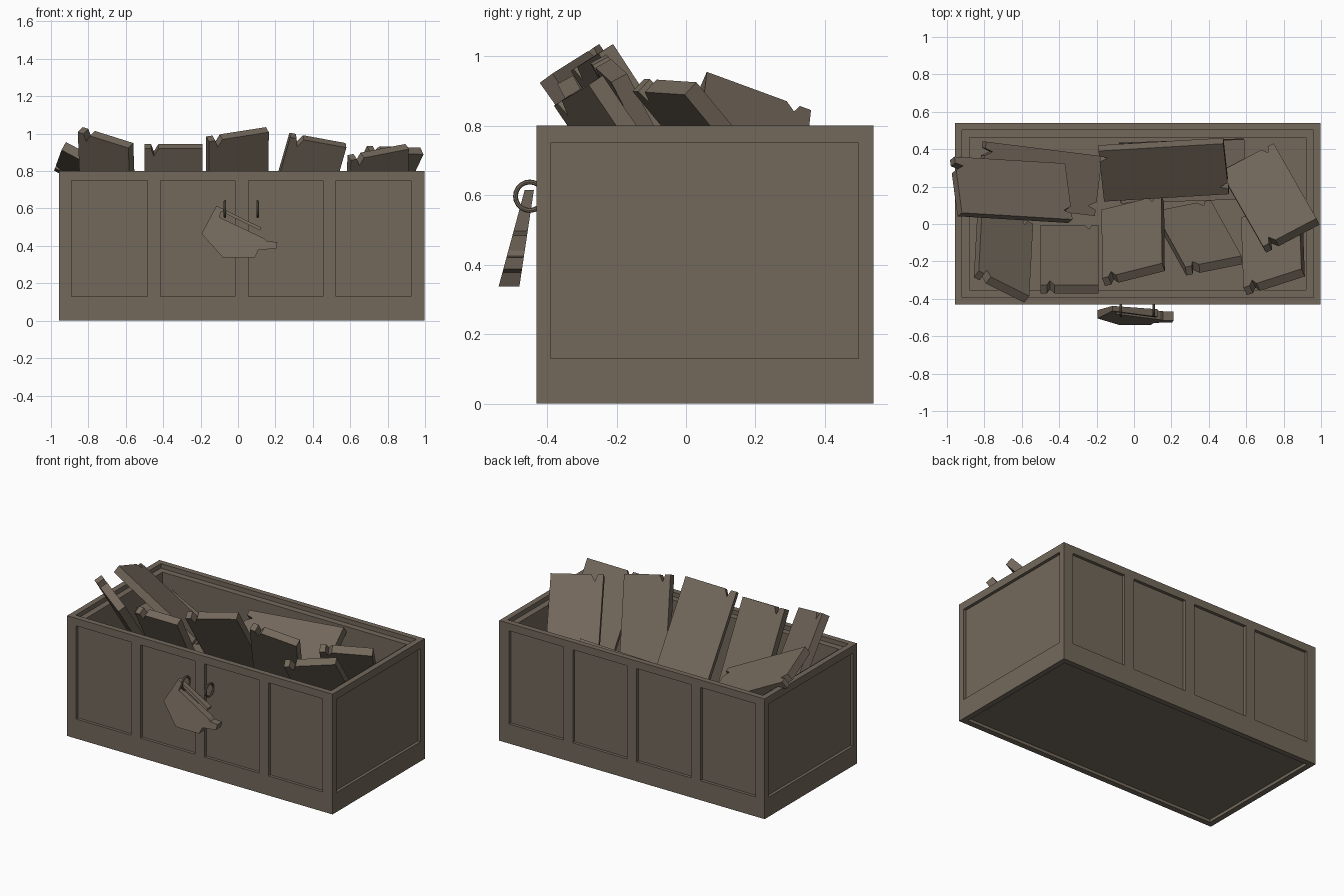
import bpy, bmesh, math
from mathutils import Vector

if "Cube" in bpy.data.objects:
    bpy.data.objects.remove(bpy.data.objects["Cube"])

# One flat colour
mat = bpy.data.materials.new("drab_brown")
mat.diffuse_color = (0.171, 0.138, 0.105, 1)
mat.use_nodes = True
mat.node_tree.nodes["Principled BSDF"].inputs["Base Color"].default_value = mat.diffuse_color


def finish(bm, name):
    bmesh.ops.recalc_face_normals(bm, faces=bm.faces[:])
    me = bpy.data.meshes.new(name)
    bm.to_mesh(me)
    bm.free()
    me.materials.append(mat)
    ob = bpy.data.objects.new(name, me)
    bpy.context.collection.objects.link(ob)
    return ob


def prism(name, top, bottom):
    """Solid between two matching outlines."""
    bm = bmesh.new()
    a = [bm.verts.new(p) for p in top]
    b = [bm.verts.new(p) for p in bottom]
    bm.faces.new(a)
    bm.faces.new(b[::-1])
    n = len(a)
    for i in range(n):
        j = (i + 1) % n
        bm.faces.new((a[j], a[i], b[i], b[j]))
    return finish(bm, name)


# ---- Crate: cut a grid into a block, then sink panels and cavity ----
X0, X1, Y0, Y1, H = -0.957, 0.997, -0.43, 0.54, 0.80
PANELS = [(-0.89, -0.485), (-0.415, -0.015), (0.055, 0.455), (0.525, 0.925)]
PZ = (0.13, 0.75)
PY = (-0.39, 0.497)
LIP, LEDGE = 0.037, 0.078

bm = bmesh.new()
bmesh.ops.create_cube(bm, size=1)
for v in bm.verts:
    v.co = ((X0 + X1) / 2 + v.co.x * (X1 - X0),
            (Y0 + Y1) / 2 + v.co.y * (Y1 - Y0), H / 2 + v.co.z * H)
cuts = [
    [c for p in PANELS for c in p] + [X0 + LIP, X0 + LEDGE, X1 - LIP, X1 - LEDGE],
    list(PY) + [Y0 + LIP, Y0 + LEDGE, Y1 - LIP, Y1 - LEDGE],
    list(PZ)]
for axis, values in enumerate(cuts):
    for c in values:
        co, no = Vector(), Vector()
        co[axis], no[axis] = c, 1
        bmesh.ops.bisect_plane(bm, geom=bm.verts[:] + bm.edges[:] + bm.faces[:],
                               dist=1e-5, plane_co=co, plane_no=no)


def sink(normal, depth, inside):
    """Push the faces that look along normal and pass the test inwards."""
    bm.normal_update()
    n = Vector(normal)
    faces = [f for f in bm.faces
             if f.normal.dot(n) > 0.9 and inside(f.calc_center_median())]
    out = bmesh.ops.extrude_face_region(bm, geom=faces)["geom"]
    old = [f for f in faces if f.is_valid]
    if old:
        bmesh.ops.delete(bm, geom=old, context='FACES')
    for v in out:
        if isinstance(v, bmesh.types.BMVert):
            v.co -= n * depth


def within(c, m):
    return X0 + m < c.x < X1 - m and Y0 + m < c.y < Y1 - m


for s, y in ((-1, Y0), (1, Y1)):      # front and back panels
    sink((0, s, 0), 0.02, lambda c: abs(c.y - y) < 1e-3 and PZ[0] < c.z < PZ[1]
         and any(a < c.x < b for a, b in PANELS))
for s, x in ((-1, X0), (1, X1)):      # end panels
    sink((s, 0, 0), 0.02, lambda c: abs(c.x - x) < 1e-3 and PZ[0] < c.z < PZ[1]
         and PY[0] < c.y < PY[1])
sink((0, 0, -1), 0.02, lambda c: c.z < 1e-3 and within(c, LIP))              # underside
sink((0, 0, 1), 0.03, lambda c: c.z > H - 1e-3 and within(c, LIP))           # ledge
sink((0, 0, 1), 0.72, lambda c: abs(c.z - H + 0.03) < 1e-3 and within(c, LEDGE))  # cavity
finish(bm, "crate")

# ---- Notched slabs: two corners of one end, and the lengthwise direction ----
LEN, THICK, NOTCH = 0.67, 0.052, 0.045


def slab(name, p, q, d):
    p, q, d = Vector(p), Vector(q), Vector(d)
    w = (q - p).length
    u = (q - p).normalized()
    v = (d - u * d.dot(u)).normalized()
    n = u.cross(v)
    if n.z < 0:
        n = -n
    half = [(0, 0), (0.035, 0), (0.05, NOTCH), (0.075, 0), (w, 0)]
    outline = half + [(w - a, LEN - b) for a, b in half]
    top = [p + u * a + v * b for a, b in outline]
    prism(name, top, [t - n * THICK for t in top])


SLABS = [
    ((-0.83, -0.25, 1.035), (-0.56, -0.385, 0.95), (0.06, 0.36, -0.55)),
    ((-0.50, -0.325, 0.945), (-0.19, -0.325, 0.945), (0, 0.315, -0.58)),
    ((-0.17, -0.29, 0.985), (0.15, -0.21, 1.035), (0, 0.36, -0.55)),
    ((0.275, -0.23, 1.005), (0.575, -0.17, 0.95), (-0.16, 0.29, -0.56)),
    ((0.585, -0.34, 0.885), (0.895, -0.24, 0.945), (-0.06, 0.35, -0.55)),
    ((0.69, -0.12, 0.935), (0.975, 0.03, 0.925), (-0.24, 0.39, -0.48)),
    ((-0.96, 0.36, 0.845), (-0.92, 0.06, 0.955), (0.6, -0.03, -0.32)),
    ((-0.19, 0.39, 0.73), (-0.16, 0.12, 0.53), (0.69, 0.07, 0.07)),
    ((-0.79, 0.44, 0.68), (-0.83, 0.12, 0.68), (0.62, -0.08, -0.24)),
    ((-0.08, 0.43, 0.45), (-0.07, 0.11, 0.42), (0.68, 0.01, -0.02)),
]
for i, args in enumerate(SLABS):
    slab(f"slab_{i + 1}", *args)

# ---- Hanging latch plate with a slotted top bar, tapering upwards ----
shape = [(-0.195, 0.465), (-0.115, 0.615), (0.125, 0.497), (0.118, 0.482),
         (-0.09, 0.585), (-0.10, 0.553), (0.14, 0.44), (0.155, 0.425),
         (0.21, 0.42), (0.205, 0.387), (0.108, 0.377), (0.09, 0.337), (-0.08, 0.337)]
prism("latch_plate",
      [(x, -0.54 + 0.27 * (z - 0.335), z) for x, z in shape],
      [(x, -0.48 + 0.15 * (z - 0.335), z) for x, z in shape])

# ---- Rings fixed in the front wall ----
for side, x in (("left", -0.07), ("right", 0.105)):
    bpy.ops.mesh.primitive_torus_add(
        location=(x, -0.45, 0.597), rotation=(0, math.pi / 2, 0),
        major_radius=0.041, minor_radius=0.007, major_segments=20, minor_segments=8)
    ring = bpy.context.object
    ring.name = side + "_ring"
    ring.data.materials.append(mat)
    bpy.ops.object.shade_smooth_by_angle()
